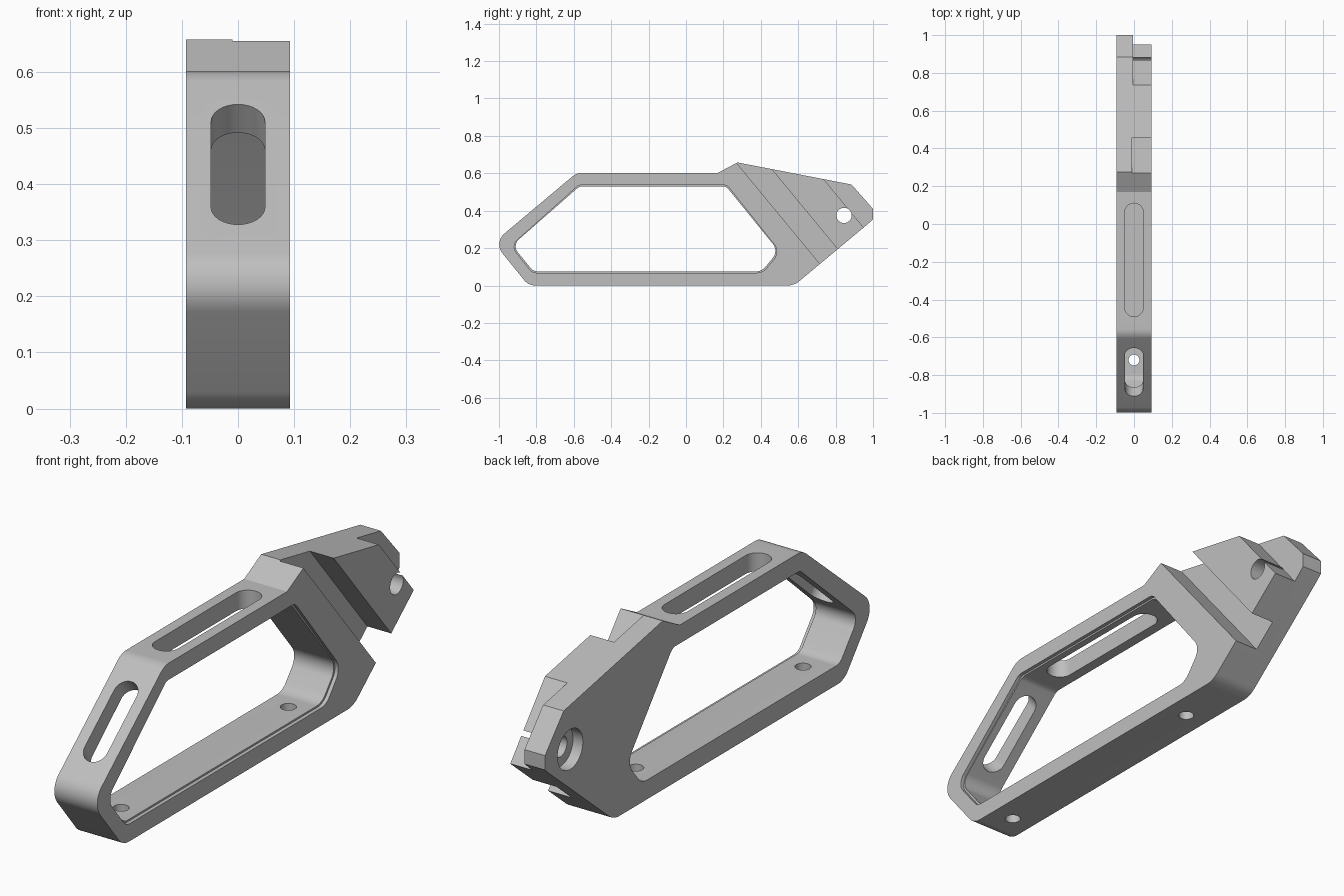
import bpy, bmesh, math
from mathutils import Vector, Matrix

cube = bpy.data.objects.get("Cube")
if cube:
    bpy.data.objects.remove(cube, do_unlink=True)

HALF = 0.0925                          # half width of the frame
ALONG = Vector((0.637, -0.771))        # direction of the joint lines in (y, z)
ACROSS = Vector((0.771, 0.637))

grey = bpy.data.materials.new("satin grey")
grey.use_nodes = True
grey.diffuse_color = (0.52, 0.52, 0.52, 1)
grey.node_tree.nodes["Principled BSDF"].inputs["Base Color"].default_value = (0.52, 0.52, 0.52, 1)


def rounded(corners, steps=10):
    """Turn (a, b, radius) corners into an outline with filleted corners."""
    out = []
    for i, (a, b, r) in enumerate(corners):
        p = Vector((a, b))
        if r == 0:
            out.append(p)
            continue
        u = (Vector(corners[i - 1][:2]) - p).normalized()
        v = (Vector(corners[(i + 1) % len(corners)][:2]) - p).normalized()
        half = u.angle(v) / 2
        centre = p + (u + v).normalized() * r / math.sin(half)
        start = p + u * r / math.tan(half) - centre
        end = p + v * r / math.tan(half) - centre
        turn = start.angle_signed(end)
        for k in range(steps + 1):
            out.append(centre + Matrix.Rotation(-turn * k / steps, 2) @ start)
    return out


def prism(name, outline, low, high, place=None):
    """Extrude an outline; by default it lies in the y-z plane and runs along x."""
    bm = bmesh.new()
    if place is None:
        verts = [bm.verts.new((low, p[0], p[1])) for p in outline]
        step = Vector((high - low, 0, 0))
    else:
        verts = [bm.verts.new((p[0], p[1], low)) for p in outline]
        step = Vector((0, 0, high - low))
    face = bm.faces.new(verts)
    new = bmesh.ops.extrude_face_region(bm, geom=[face])["geom"]
    bmesh.ops.translate(bm, vec=step, verts=[g for g in new if isinstance(g, bmesh.types.BMVert)])
    bmesh.ops.recalc_face_normals(bm, faces=bm.faces)
    if place is not None:
        bm.transform(place)
    mesh = bpy.data.meshes.new(name)
    bm.to_mesh(mesh)
    bm.free()
    mesh.materials.append(grey)
    obj = bpy.data.objects.new(name, mesh)
    bpy.context.collection.objects.link(obj)
    return obj


def circle(a, b, r, n=40):
    return [(a + r * math.cos(math.tau * i / n), b + r * math.sin(math.tau * i / n)) for i in range(n)]


def slot(length, r, n=16):
    """Stadium outline, long in its second axis and centred on the origin."""
    s = length / 2 - r
    ends = []
    for start, shift in ((0, s), (math.pi, -s)):
        for i in range(n + 1):
            t = start + math.pi * i / n
            ends.append((r * math.cos(t), shift + r * math.sin(t)))
    return ends


def cut(target, cutter):
    mod = target.modifiers.new("cut", "BOOLEAN")
    mod.object = cutter
    mod.operation = "DIFFERENCE"
    mod.solver = "EXACT"
    bpy.context.view_layer.objects.active = target
    bpy.ops.object.modifier_apply(modifier=mod.name)
    bpy.data.objects.remove(cutter, do_unlink=True)


def strip(start, width):
    """Parallelogram starting at a joint line and running back from it."""
    p = Vector(start)
    q = p + ACROSS * width
    return [p - ALONG * 0.3, p + ALONG * 1.0, q + ALONG * 1.0, q - ALONG * 0.3]


# Solid frame silhouette
frame = prism("frame", rounded([
    (-1.028, 0.23, 0.075), (-0.585, 0.602, 0.08), (0.17, 0.602, 0), (0.275, 0.658, 0),
    (0.885, 0.54, 0), (1.0, 0.41, 0), (1.0, 0.354, 0), (0.968, 0.325, 0),
    (0.578, 0.0, 0.1), (-0.842, 0.0, 0.08)]), -HALF, HALF)

# Large window, with a shallow lip on the left side
window = [(-0.93, 0.215, 0.05), (-0.57, 0.53, 0.04), (0.215, 0.53, 0.04),
          (0.495, 0.185, 0.06), (0.405, 0.075, 0.07), (-0.815, 0.075, 0.05)]
cut(frame, prism("window_cutter", rounded(window), -0.2, 0.2))
lip = [(-0.212 + (a + 0.212) * 1.01, 0.302 + (b - 0.302) * 1.03, r) for a, b, r in window]
cut(frame, prism("lip_cutter", rounded(lip), 0.078, 0.2))

# Half-lap joint: a slanted groove, then the stepped end
cut(frame, prism("groove_cutter", strip((0.27, 0.656), 0.123), -0.01, 0.2))
cut(frame, prism("step_cutter", strip((0.735, 0.57), 0.5), -0.004, 0.2))

# Pivot hole and its counterbore on the right side
cut(frame, prism("pivot_cutter", circle(0.845, 0.375, 0.0408), -0.2, 0.2))
cut(frame, prism("counterbore_cutter", circle(0.845, 0.375, 0.078), -0.2, -0.05))

# Long slots through the top bar and the sloping front bar
cut(frame, prism("top_slot_cutter", slot(0.6, 0.05), -0.1, 0.1,
                 Matrix.Translation((0, -0.19, 0.57))))
cut(frame, prism("front_slot_cutter", slot(0.333, 0.048), -0.09, 0.09,
                 Matrix.Translation((0, -0.782, 0.433)) @ Matrix.Rotation(math.radians(40.2), 4, "X")))

# Screw holes in the bottom bar
for y in (-0.72, 0.31):
    cut(frame, prism("screw_cutter", circle(0, y, 0.029, 24), -0.1, 0.12, Matrix.Identity(4)))

# Smooth fillets, crisp edges
bpy.ops.object.select_all(action="DESELECT")
frame.select_set(True)
bpy.context.view_layer.objects.active = frame
bpy.ops.object.shade_smooth_by_angle(angle=math.radians(25))
